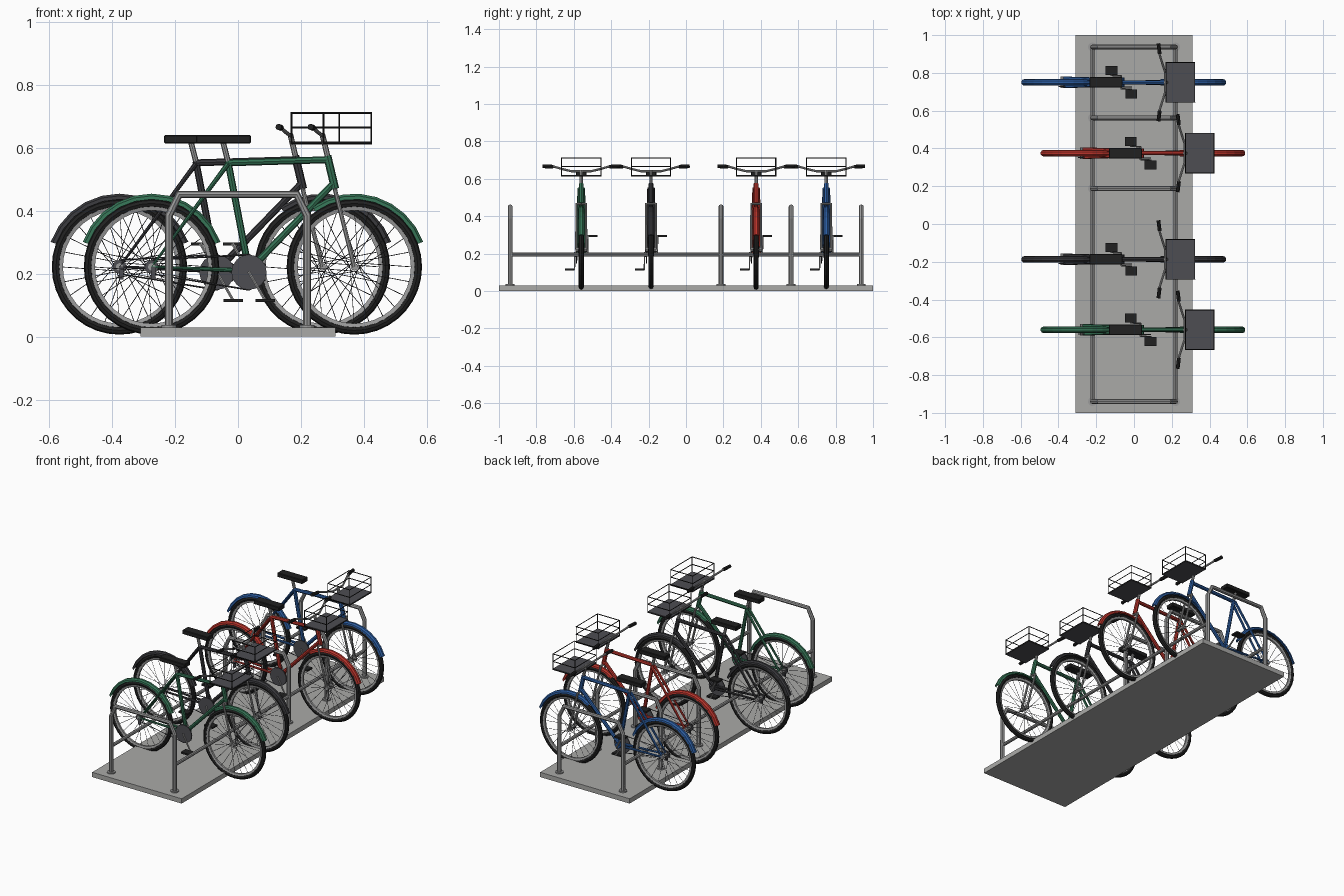
import bpy, bmesh, math
from mathutils import Matrix, Vector

cube = bpy.data.objects.get("Cube")
if cube:
    bpy.data.objects.remove(cube, do_unlink=True)


def material(name, *rgb):
    m = bpy.data.materials.new(name)
    m.use_nodes = True
    m.diffuse_color = (*rgb, 1)
    m.node_tree.nodes["Principled BSDF"].inputs["Base Color"].default_value = (*rgb, 1)
    return m


CONCRETE = material("concrete", 0.40, 0.40, 0.39)
STEEL = material("steel", 0.33, 0.33, 0.33)
RUBBER = material("black rubber", 0.015, 0.015, 0.015)
GREY = material("dark grey metal", 0.075, 0.075, 0.085)
GREEN = material("green paint", 0.035, 0.17, 0.09)
BLACK = material("black paint", 0.04, 0.04, 0.045)
RED = material("red paint", 0.50, 0.035, 0.025)
BLUE = material("blue paint", 0.025, 0.11, 0.36)

origin = Vector((0, 0, 0))


def add_mesh(name, mesh, mat):
    mesh.materials.clear()
    mesh.materials.append(mat)
    ob = bpy.data.objects.new(name, mesh)
    ob.location = origin
    bpy.context.collection.objects.link(ob)
    return ob


def finish(name, bm, mat):
    bmesh.ops.recalc_face_normals(bm, faces=bm.faces)
    mesh = bpy.data.meshes.new(name)
    bm.to_mesh(mesh)
    bm.free()
    return add_mesh(name, mesh, mat)


def box(name, centre, size, mat, bevel=0):
    bm = bmesh.new()
    bmesh.ops.create_cube(bm, size=1, matrix=Matrix.Translation(centre) @ Matrix.Diagonal((*size, 1)))
    if bevel:
        bmesh.ops.bevel(bm, geom=bm.edges[:], offset=bevel, segments=1, affect='EDGES')
    return finish(name, bm, mat)


def tubes(name, paths, radius, mat, res=2, closed=False):
    """Round tubes along one or more point paths, joined in one mesh."""
    cu = bpy.data.curves.new(name, 'CURVE')
    cu.dimensions = '3D'
    cu.bevel_depth = radius
    cu.bevel_resolution = res
    cu.use_fill_caps = True
    for path in paths:
        sp = cu.splines.new('POLY')
        sp.points.add(len(path) - 1)
        for p, co in zip(sp.points, path):
            p.co = (*co, 1)
        sp.use_cyclic_u = closed
        sp.use_smooth = False
    tmp = bpy.data.objects.new(name + "_path", cu)
    bpy.context.collection.objects.link(tmp)
    dg = bpy.context.evaluated_depsgraph_get()
    mesh = bpy.data.meshes.new_from_object(tmp.evaluated_get(dg))
    bpy.data.objects.remove(tmp, do_unlink=True)
    return add_mesh(name, mesh, mat)


def sweep(name, section, cx, cz, start, end, steps, mat):
    """Sweep a closed (radius, y) section around an axle along y."""
    full = end - start == 360
    bm = bmesh.new()
    rings = []
    for i in range(steps if full else steps + 1):
        a = math.radians(start + (end - start) * i / steps)
        rings.append([bm.verts.new((cx + r * math.cos(a), y, cz + r * math.sin(a))) for r, y in section])
    n = len(section)
    pairs = list(zip(rings, rings[1:])) + ([(rings[-1], rings[0])] if full else [])
    for p, q in pairs:
        for j in range(n):
            k = (j + 1) % n
            bm.faces.new((p[j], p[k], q[k], q[j]))
    if not full:
        bm.faces.new(rings[0])
        bm.faces.new(rings[-1])
    return finish(name, bm, mat)


def mirrored(path):
    return [path, [(x, -y, z) for x, y, z in path]]


AXLE = 0.222
TYRE = [(0.202 + 0.0135 * math.cos(t * math.pi / 4), 0.0135 * math.sin(t * math.pi / 4)) for t in range(8)]
RIM = [(0.192, -0.009), (0.192, 0.009), (0.180, 0.006), (0.180, -0.006)]
FENDER = [(0.215, -0.017), (0.226, -0.015), (0.233, -0.006), (0.233, 0.006),
          (0.226, 0.015), (0.215, 0.017), (0.221, 0.010), (0.221, -0.010)]


def wheel(tag, cx):
    sweep(tag + "_tyre", TYRE, cx, AXLE, 0, 360, 36, RUBBER)
    sweep(tag + "_rim", RIM, cx, AXLE, 0, 360, 36, STEEL)
    spokes = []
    for i in range(24):
        a = i * math.tau / 24
        b = a + (1.2 if i % 4 < 2 else -1.2)
        side = 0.016 if i % 2 else -0.016
        spokes.append([(cx + 0.014 * math.cos(b), side, AXLE + 0.014 * math.sin(b)),
                       (cx + 0.184 * math.cos(a), 0, AXLE + 0.184 * math.sin(a))])
    tubes(tag + "_spokes", spokes, 0.0012, GREY, 0)
    tubes(tag + "_hub", [[(cx, -0.03, AXLE), (cx, 0.03, AXLE)]], 0.012, STEEL)


def bicycle(tag, x, y, paint):
    origin.xyz = (x, y, 0)
    rear, front = -0.275, 0.37
    wheel(tag + "_rear_wheel", rear)
    wheel(tag + "_front_wheel", front)
    sweep(tag + "_rear_fender", FENDER, rear, AXLE, 20, 160, 10, paint)
    sweep(tag + "_front_fender", FENDER, front, AXLE, 20, 125, 8, paint)

    # Painted frame
    bb, seat = (0.035, 0, 0.21), (-0.032, 0, 0.558)
    head, crown = (0.284, 0, 0.575), (0.309, 0, 0.47)
    tubes(tag + "_frame", [[bb, seat], [(seat[0], 0, 0.553), (0.287, 0, 0.563)],
                           [bb, (0.304, 0, 0.488)]], 0.011, paint)
    tubes(tag + "_head_tube", [[head, crown]], 0.013, paint)
    tubes(tag + "_bottom_bracket", [[(0.035, -0.025, 0.21), (0.035, 0.025, 0.21)]], 0.018, paint)
    stays = [(seat[0], 0.012, 0.55), (rear, 0.023, AXLE), (0.03, 0.014, 0.21)]
    tubes(tag + "_stays", mirrored(stays), 0.008, paint)

    # Fork, stem and handlebar
    blade = [(0.309, 0, 0.468), (0.309, 0.026, 0.466), (front, 0.026, AXLE)]
    tubes(tag + "_fork", mirrored(blade), 0.007, STEEL)
    tubes(tag + "_stem", [[(0.287, 0, 0.565), (0.268, 0, 0.645)]], 0.009, STEEL)
    half = [(0.268, 0, 0.64), (0.268, 0.05, 0.64), (0.252, 0.1, 0.652),
            (0.238, 0.145, 0.665), (0.232, 0.2, 0.666)]
    tubes(tag + "_handlebar", mirrored(half), 0.006, STEEL)
    tubes(tag + "_grips", mirrored([(0.238, 0.15, 0.665), (0.231, 0.206, 0.667)]), 0.010, RUBBER)

    # Saddle on its post
    tubes(tag + "_seat_post", [[seat, (-0.048, 0, 0.62)]], 0.009, STEEL)
    box(tag + "_saddle", (-0.046, 0, 0.628), (0.175, 0.056, 0.026), RUBBER, 0.003)

    # Wire basket with a solid floor
    x0, x1, w = 0.272, 0.424, 0.105
    box(tag + "_basket_floor", ((x0 + x1) / 2, 0, 0.616), (x1 - x0, 2 * w, 0.009), GREY)
    corners = [(x0, -w), (x1, -w), (x1, w), (x0, w)]
    tubes(tag + "_basket_hoops", [[(a, b, z) for a, b in corners] for z in (0.616, 0.665, 0.712)],
          0.003, RUBBER, 0, True)
    tubes(tag + "_basket_posts", [[(a, b, 0.612), (a, b, 0.714)] for a, b in corners], 0.003, RUBBER, 0)

    # Drivetrain
    cx, cz = 0.035, 0.205
    tubes(tag + "_chainring", [[(cx, -0.028, cz), (cx, -0.022, cz)]], 0.056, GREY, 6)
    tubes(tag + "_sprocket", [[(rear, -0.026, AXLE), (rear, -0.020, AXLE)]], 0.022, GREY, 4)
    loop = [(rear, -0.023, AXLE + 0.022), (cx, -0.025, cz + 0.056), (cx + 0.05, -0.025, cz + 0.025),
            (cx + 0.05, -0.025, cz - 0.025), (cx, -0.025, cz - 0.056), (rear, -0.023, AXLE - 0.022)]
    tubes(tag + "_chain", [loop], 0.003, GREY, 0, True)
    box(tag + "_gear_arm", (rear + 0.005, -0.026, AXLE - 0.02), (0.014, 0.010, 0.04), GREY)
    cranks = []
    for s, nm in ((1, "left"), (-1, "right")):
        px, pz = cx - s * 0.052, cz + s * 0.09
        cranks.append([(cx, 0, cz), (cx, s * 0.034, cz), (px, s * 0.036, pz), (px, s * 0.045, pz)])
        box(f"{tag}_{nm}_pedal", (px, s * 0.062, pz), (0.062, 0.048, 0.010), RUBBER)
    tubes(tag + "_cranks", cranks, 0.005, STEEL, 1)


# Concrete base and steel parking rack
box("base", (0, 0, 0.015), (0.62, 2, 0.03), CONCRETE)
HOOPS = (-0.94, 0.187, 0.562, 0.937)
profile = [(-0.22, 0.03), (-0.22, 0.385), (-0.187, 0.452), (0.187, 0.452), (0.22, 0.385), (0.22, 0.03)]
tubes("rack_hoops", [[(x, y, z) for x, z in profile] for y in HOOPS], 0.013, STEEL)
tubes("rack_feet", [[(x, y, 0.028), (x, y, 0.037)] for y in HOOPS for x in (-0.22, 0.22)], 0.024, STEEL, 4)
tubes("rack_rails", [[(x, HOOPS[0], 0.195), (x, HOOPS[-1], 0.195)] for x in (-0.22, 0.22)], 0.010, STEEL)

# Parked bicycles
bicycle("green_bicycle", 0, -0.56, GREEN)
bicycle("black_bicycle", -0.102, -0.187, BLACK)
bicycle("red_bicycle", 0, 0.375, RED)
bicycle("blue_bicycle", -0.102, 0.75, BLUE)
